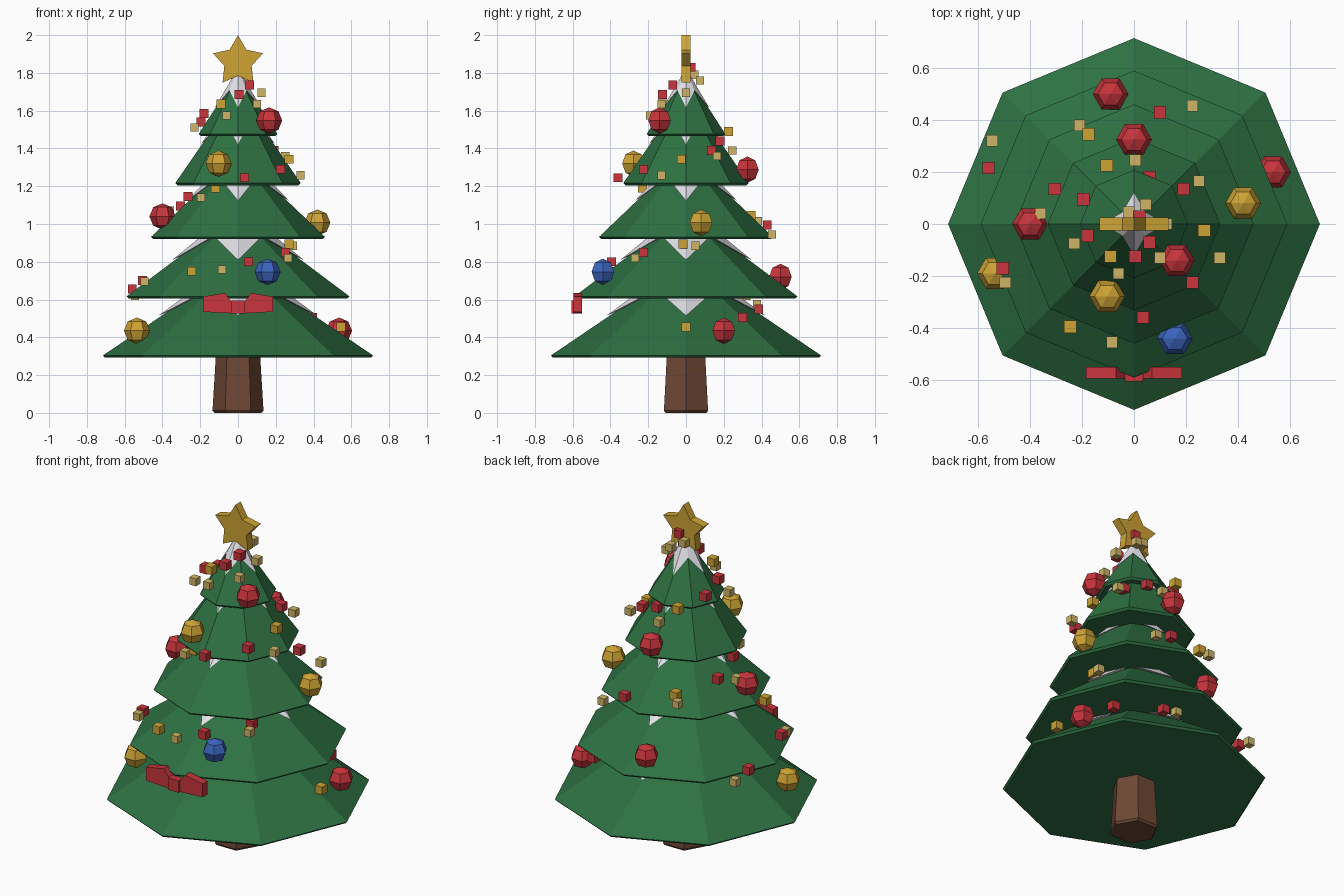
import bpy
import math


def material(name, rgb):
    m = bpy.data.materials.new(name)
    m.diffuse_color = (*rgb, 1)
    return m


GREEN = material("fir green", (0.027, 0.165, 0.055))
BROWN = material("bark brown", (0.155, 0.065, 0.035))
WHITE = material("snow white", (0.78, 0.78, 0.82))
RED = material("red", (0.58, 0.035, 0.045))
GOLD = material("gold", (0.62, 0.37, 0.035))
PALE = material("pale gold", (0.62, 0.46, 0.14))
BLUE = material("blue", (0.045, 0.13, 0.52))


def make(name, verts, faces, mat):
    me = bpy.data.meshes.new(name)
    me.from_pydata(verts, [], faces)
    me.materials.append(mat)
    ob = bpy.data.objects.new(name, me)
    bpy.context.collection.objects.link(ob)
    return ob


def loft(name, rings, n, mat):
    """Closed n-sided solid from (radius, z) rings, bottom to top."""
    verts = [(r * math.cos(2 * math.pi * i / n), r * math.sin(2 * math.pi * i / n), z)
             for r, z in rings for i in range(n)]
    faces = [tuple(reversed(range(n))), tuple(range(len(verts) - n, len(verts)))]
    for k in range(len(rings) - 1):
        for i in range(n):
            j = (i + 1) % n
            faces.append((k * n + i, k * n + j, k * n + n + j, k * n + n + i))
    return make(name, verts, faces, mat)


def plate(name, outline, y0, y1, mat):
    """Counter-clockwise (x, z) outline extruded from y0 (front) to y1."""
    n = len(outline)
    verts = [(x, y, z) for y in (y0, y1) for x, z in outline]
    faces = [tuple(range(n)), tuple(reversed(range(n, 2 * n)))]
    faces += [(i, i + n, (i + 1) % n + n, (i + 1) % n) for i in range(n)]
    return make(name, verts, faces, mat)


# Trunk
loft("trunk", [(0.125, 0), (0.135, 0.012), (0.11, 0.42)], 6, BROWN)

# Branch tiers with four-pointed snow caps: radius, base z, apex z
TIERS = [(0.715, 0.292, 0.79), (0.59, 0.605, 1.06), (0.46, 0.92, 1.37),
         (0.332, 1.205, 1.69), (0.208, 1.465, 1.79)]
for k, (r, z, apex) in enumerate(TIERS, 1):
    loft(f"branch_tier_{k}", [(r - 0.012, z), (r, z + 0.012), (0.012, apex - 0.01)], 8, GREEN)
    slope = (apex - z) / r
    verts = [(0, 0, apex + 0.035), (0, 0, apex - 0.2 * slope * r)]
    for i in range(8):
        rad = r * (0.31 if i % 2 else 0.59)
        a = i * math.pi / 4
        verts.append((rad * math.cos(a), rad * math.sin(a), z + (r - rad) * slope + 0.018))
    faces = []
    for i in range(8):
        a, b = 2 + i, 2 + (i + 1) % 8
        faces += [(0, a, b), (1, b, a)]
    make(f"snow_cap_{k}", verts, faces, WHITE)

# Tree-top star
star = []
for i in range(10):
    rad = 0.076 if i % 2 else 0.139
    a = math.pi / 2 + i * math.pi / 5
    star.append((rad * math.cos(a), 1.861 + rad * math.sin(a)))
plate("top_star", star, -0.025, 0.025, GOLD)

# Bow: two mirrored loops and a knot
loop = [(-0.185, 0.535), (-0.035, 0.527), (-0.035, 0.59), (-0.07, 0.635), (-0.185, 0.615)]
plate("bow_loop_left", loop, -0.595, -0.55, RED)
plate("bow_loop_right", [(-x, z) for x, z in reversed(loop)], -0.595, -0.55, RED)
plate("bow_knot", [(-0.035, 0.525), (0.035, 0.525), (0.035, 0.595), (-0.035, 0.595)],
      -0.605, -0.56, RED)

# Baubles
BAUBLES = [
    (RED, -0.09, 0.50, 0.72), (RED, 0, 0.325, 1.288), (RED, 0.535, 0.2, 0.435),
    (RED, -0.40, 0, 1.04), (RED, 0.165, -0.14, 1.548), (GOLD, 0.42, 0.08, 1.007),
    (GOLD, -0.103, -0.278, 1.32), (GOLD, -0.535, -0.19, 0.435), (BLUE, 0.157, -0.44, 0.747)]
R = 0.069
for k, (mat, x, y, z) in enumerate(BAUBLES, 1):
    d = R * math.sqrt(0.5)
    ob = loft(f"bauble_{k}", [(0.001, -R), (d, -d), (R, 0), (d, d), (0.001, R)], 6, mat)
    ob.location = (x, y, z)

# Garland of little cubes spiralling up the tree
RED_BITS = [
    (0.395, 0.30, 0.505), (0.115, 0.385, 0.55), (-0.56, 0.215, 0.655), (-0.505, -0.17, 0.70),
    (0.055, -0.395, 0.80), (0.25, -0.225, 0.85), (0.10, 0.43, 0.995), (-0.305, 0.135, 1.095),
    (-0.265, -0.06, 1.145), (0.035, -0.36, 1.245), (0.225, -0.225, 1.29), (0.19, 0.135, 1.39),
    (0.06, 0.18, 1.44), (-0.195, 0.095, 1.54), (-0.18, -0.045, 1.585), (0.005, -0.125, 1.685),
    (0.06, -0.07, 1.735), (0.02, 0.028, 1.83)]
PALE_BITS = [
    (0.015, 0.375, 0.575), (-0.545, 0.32, 0.62), (-0.495, -0.225, 0.695), (-0.085, -0.455, 0.76),
    (0.265, -0.27, 0.82), (0.29, 0.05, 0.885), (0.225, 0.455, 0.945), (-0.21, 0.38, 1.015),
    (-0.36, 0.04, 1.07), (-0.195, -0.215, 1.14), (0.33, -0.13, 1.258), (0.25, 0.165, 1.36),
    (0.005, 0.245, 1.39), (-0.23, -0.075, 1.51), (-0.06, -0.19, 1.575), (0.10, -0.13, 1.635),
    (0.125, 0, 1.695), (0.045, 0.075, 1.76), (-0.02, 0.045, 1.79)]
GOLD_BITS = [
    (0.545, 0, 0.455), (-0.245, -0.395, 0.75), (0.27, -0.015, 0.895), (-0.175, 0.345, 1.045),
    (-0.12, -0.23, 1.19), (0.27, -0.025, 1.343), (-0.105, 0.225, 1.49), (-0.09, -0.125, 1.635)]
for label, mat, size, spots in (("red", RED, 0.047, RED_BITS), ("pale", PALE, 0.043, PALE_BITS),
                                ("gold", GOLD, 0.047, GOLD_BITS)):
    h = size / 2
    for k, spot in enumerate(spots, 1):
        ob = plate(f"garland_{label}_{k}", [(-h, -h), (h, -h), (h, h), (-h, h)], -h, h, mat)
        ob.location = spot
